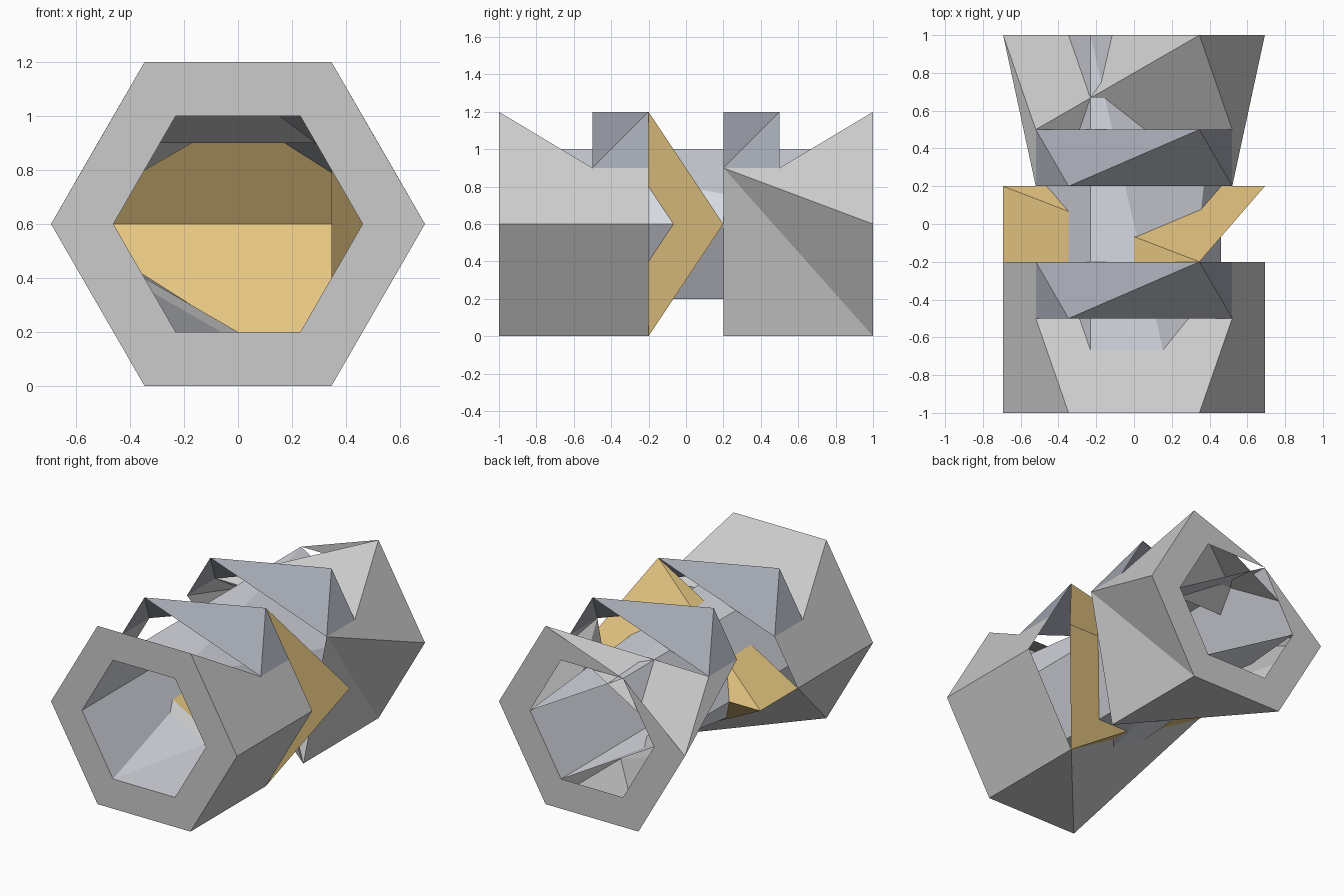
import bpy, bmesh, math

if "Cube" in bpy.data.objects:
    bpy.data.objects.remove(bpy.data.objects["Cube"])

R_OUT, R_IN, CZ = 0.6928, 0.4619, 0.6


def hexa(i, r, y):
    """Hexagon corner i: 0 right, 1 top right, 2 top left, 3 left, 4 bottom left, 5 bottom right."""
    a = math.radians(60 * i)
    return (r * math.cos(a), y, CZ + r * math.sin(a))


def ring(r, y, key, corners=range(6)):
    return {f"{key}{i}": hexa(i, r, y) for i in corners}


def shoulder(side, y):
    return (0.52 * side, y, 0.9)


def build(name, points, faces, colour=None):
    """Make a flat-faced object from named points and faces written as point names."""
    bm = bmesh.new()
    v = {k: bm.verts.new(p) for k, p in points.items()}
    for f in faces:
        bm.faces.new([v[k] for k in f.split()])
    loose = [w for w in bm.verts if not w.link_faces]
    bmesh.ops.delete(bm, geom=loose, context='VERTS')
    bmesh.ops.recalc_face_normals(bm, faces=bm.faces[:])
    me = bpy.data.meshes.new(name)
    bm.to_mesh(me)
    bm.free()
    ob = bpy.data.objects.new(name, me)
    bpy.context.collection.objects.link(ob)
    if colour:
        mat = bpy.data.materials.new(name + "_colour")
        mat.diffuse_color = (*colour, 1)
        mat.use_nodes = True
        mat.node_tree.nodes["Principled BSDF"].inputs["Base Color"].default_value = mat.diffuse_color
        me.materials.append(mat)
    return ob


# front shell: o = outer front, i = inner front, b = outer back, s = shoulder
pts = ring(R_OUT, -1, "o") | ring(R_IN, -1, "i") | ring(R_OUT, -0.2, "b", (0, 3, 5))
pts |= {"sr": shoulder(1, -0.5), "sl": shoulder(-1, -0.5),
        "tr": shoulder(1, -0.2), "tl": shoulder(-1, -0.2)}
faces = [f"o{k} o{(k + 1) % 6} i{(k + 1) % 6} i{k}" for k in range(6)]
faces += ["o1 o2 sl sr", "o1 sr tr b0 o0", "o2 o3 b3 tl sl", "o0 b0 b5 o5",
          "o5 b5 o4", "o4 b5 b3", "o4 b3 o3"]
build("front_shell", pts, faces)

# back shell: tapered, with the top left outer corner left out
pts = ring(R_OUT, 1, "o", (0, 1, 3, 4, 5)) | ring(R_IN, 1, "i") | ring(R_OUT, 0.2, "b", (5,))
pts |= {"sr": shoulder(1, 0.5), "sl": shoulder(-1, 0.5),
        "tr": shoulder(1, 0.2), "tl": shoulder(-1, 0.2)}
faces = [f"o{k} o{(k + 1) % 6} i{(k + 1) % 6} i{k}" for k in (0, 3, 4, 5)]
faces += ["o1 i2 i1", "o3 i3 i2",
          "o3 o1 sl", "o1 sr sl", "o3 sl tl",
          "o0 tr sr", "o0 sr o1", "tr o0 o5", "tr o5 b5",
          "o5 o4 b5", "o4 o3 b5", "o3 tl b5"]
build("back_shell", pts, faces)

# inner tube: front ring f, back ring b with two corners left out
pts = ring(R_IN, -1, "f") | ring(R_IN, 1, "b", (0, 2, 3, 5))
faces = []
for a, b, c in (("0", "1", "2"), ("3", "4", "5")):
    faces += [f"f{b} f{c} b{c}", f"f{b} b{c} b{a}", f"f{b} b{a} f{a}"]
faces += ["f0 f5 b5 b0", "f3 f2 b2 b3"]
build("inner_tube", pts, faces, (0.68, 0.70, 0.76))

# gold collar: open shell around the middle
pts = ring(R_OUT, -0.2, "f", (1, 3, 5)) | ring(R_OUT, 0.2, "b", (0, 3))
build("collar", pts, ["f3 f1 b3", "b3 f1 b0", "f1 f5 b0", "b3 b0 f5", "f3 b3 f5"],
      (0.78, 0.56, 0.22))

# two folded arches on top
for name, y in (("front_arch", -0.5), ("back_arch", 0.2)):
    pts = {"a": hexa(2, R_OUT, y), "b": hexa(1, R_OUT, y + 0.3),
           "c": shoulder(1, y), "d": shoulder(-1, y + 0.3),
           "e": shoulder(-1, y), "f": shoulder(1, y + 0.3)}
    build(name, pts, ["e a d", "a b d", "a c b", "b c f"], (0.36, 0.38, 0.43))
